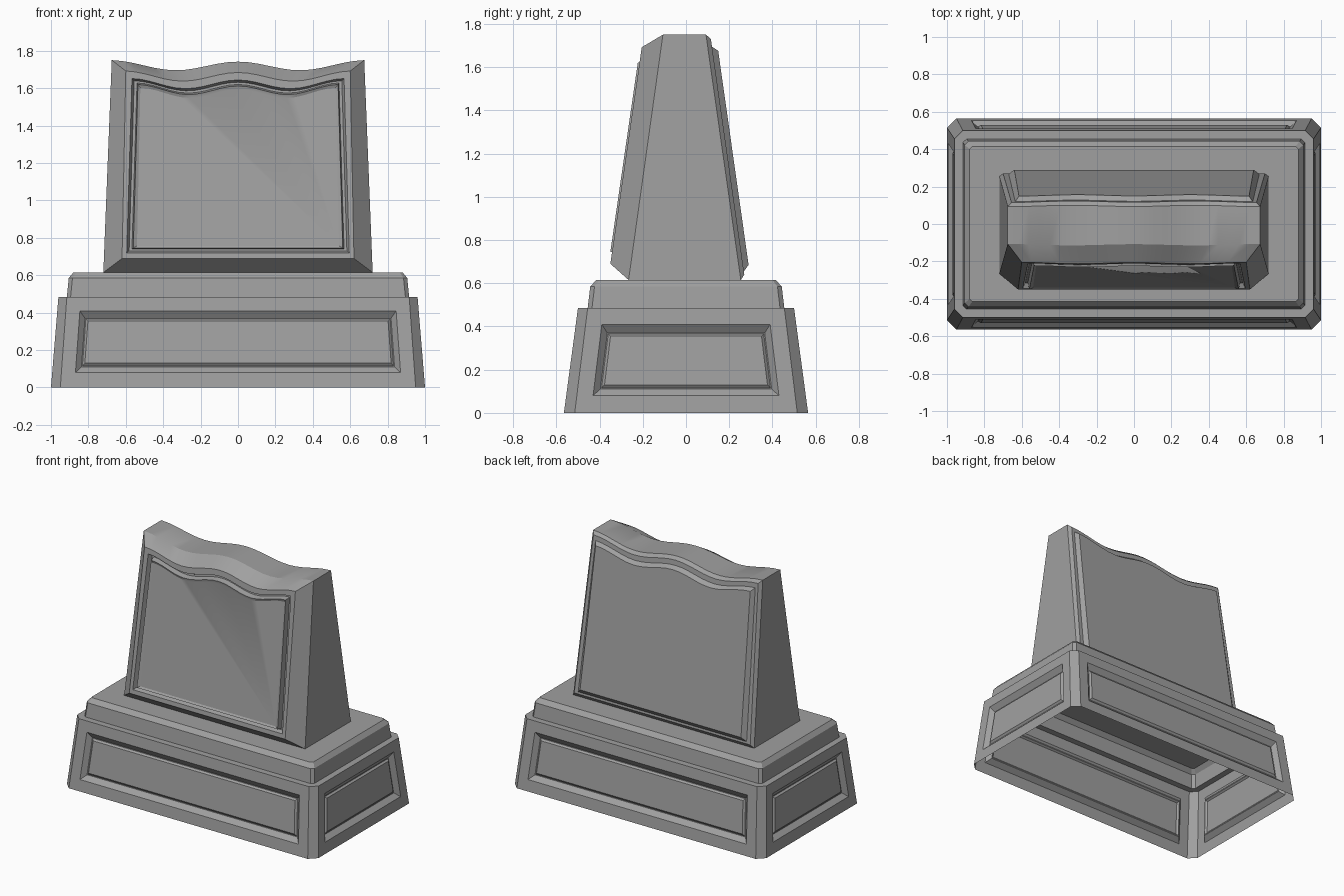
import bpy, bmesh, math

cube = bpy.data.objects.get("Cube")
if cube:
    bpy.data.objects.remove(cube)

stone_grey = bpy.data.materials.new("stone grey")
stone_grey.use_nodes = True
GREY = (0.35, 0.35, 0.35, 1)
stone_grey.diffuse_color = GREY
stone_grey.node_tree.nodes["Principled BSDF"].inputs["Base Color"].default_value = GREY


def loft(bm, loops, cap_start=False, cap_end=False):
    """Bridge successive closed loops of points and optionally close the ends."""
    rings = [[bm.verts.new(p) for p in loop] for loop in loops]
    for a, b in zip(rings, rings[1:]):
        for i in range(len(a)):
            j = (i + 1) % len(a)
            bm.faces.new((a[i], a[j], b[j], b[i]))
    if cap_start:
        bm.faces.new(rings[0][::-1])
    if cap_end:
        bm.faces.new(rings[-1])
    return rings


def finish(bm, name):
    mesh = bpy.data.meshes.new(name)
    bm.to_mesh(mesh)
    bm.free()
    mesh.materials.append(stone_grey)
    obj = bpy.data.objects.new(name, mesh)
    bpy.context.collection.objects.link(obj)
    bpy.ops.object.select_all(action='DESELECT')
    obj.select_set(True)
    bpy.context.view_layer.objects.active = obj
    bpy.ops.object.shade_smooth_by_angle(angle=math.radians(25))
    return obj


def octagon(hx, hy, c, z):
    """Rectangle with cut corners, counter-clockwise from the front edge."""
    return [(-hx + c, -hy, z), (hx - c, -hy, z), (hx, -hy + c, z), (hx, hy - c, z),
            (hx - c, hy, z), (-hx + c, hy, z), (-hx, hy - c, z), (-hx, -hy + c, z)]


# Pedestal: tapered hollow base with a recessed panel on each side
BASE_H = 0.485
bottom, top = octagon(1, 0.565, 0.05, 0), octagon(0.96, 0.5, 0.045, BASE_H)
bm = bmesh.new()
for i in range(8):
    j = (i + 1) % 8
    corners = (bottom[i], bottom[j], top[j], top[i])
    if i % 2:
        bm.faces.new([bm.verts.new(p) for p in corners])
        continue
    along_x = i % 4 == 0
    sign = 1 if i in (0, 2) else -1

    def place(u, z, depth):
        """Point on the sloped side: u along it, depth inward."""
        t = z / BASE_H
        if along_x:
            return (u * sign, -sign * (0.565 - 0.065 * t - depth), z)
        return (sign * (1 - 0.04 * t - depth), u * sign, z)

    def panel_loop(margin, z0, z1, depth):
        w0, w1 = (0.95, 0.915) if along_x else (0.515, 0.455)
        h0, h1 = (w0 + (w1 - w0) * z / BASE_H - margin for z in (z0, z1))
        return [place(-h0, z0, depth), place(h0, z0, depth),
                place(h1, z1, depth), place(-h1, z1, depth)]

    loft(bm, [panel_loop(*p) for p in (
        (0, 0, BASE_H, 0), (0.075, 0.08, 0.41, 0),
        (0.105, 0.11, 0.37, 0.03), (0.11, 0.115, 0.365, 0.03),
        (0.122, 0.13, 0.355, 0.018))], cap_end=True)
# Ledge and upper step
loft(bm, [top, octagon(0.915, 0.455, 0.02, BASE_H), octagon(0.905, 0.443, 0.02, 0.585),
          octagon(0.88, 0.415, 0.015, 0.615)], cap_end=True)
bmesh.ops.remove_doubles(bm, verts=bm.verts, dist=0.0005)
finish(bm, "pedestal")


# Upright slab with a wavy top, lofted from the back plate to the front field
STEPS = 24


def back(offset):
    return lambda z: 0.27 + offset - 0.142 * (z - 0.64)


def front(offset):
    return lambda z: -0.35 - offset + 0.145 * (z - 0.69)


def slab_loop(w0, w1, z0, z1, y_at):
    pts = [(-w0, y_at(z0), z0), (w0, y_at(z0), z0)]
    for k in range(STEPS + 1):
        s = 1 - 2 * k / STEPS
        z = z1 - 0.024 * (1 - math.cos(2 * math.pi * s)) - 0.008 * (1 - s * s)
        pts.append((w1 * s, y_at(z), z))
    return pts


bm = bmesh.new()
loft(bm, [slab_loop(*p) for p in (
    (0.64, 0.615, 0.685, 1.675, back(0.026)),    # raised back plate
    (0.67, 0.635, 0.655, 1.695, back(0)),
    (0.70, 0.655, 0.64, 1.73, back(0)),
    (0.72, 0.675, 0.615, 1.75, back(-0.02)),     # back edge
    (0.72, 0.675, 0.615, 1.75, lambda z: -0.265 + 0.14 * (z - 0.62)),
    (0.62, 0.60, 0.69, 1.692, front(0)),         # front frame
    (0.595, 0.567, 0.72, 1.652, front(0)),
    (0.582, 0.555, 0.73, 1.64, front(-0.03)),    # groove
    (0.567, 0.54, 0.74, 1.628, front(-0.03)),
    (0.56, 0.535, 0.745, 1.62, front(0.008)),    # raised field
    (0.54, 0.522, 0.757, 1.602, front(0.0)))],
    cap_start=True, cap_end=True)
bmesh.ops.recalc_face_normals(bm, faces=bm.faces)
finish(bm, "headstone_slab")
